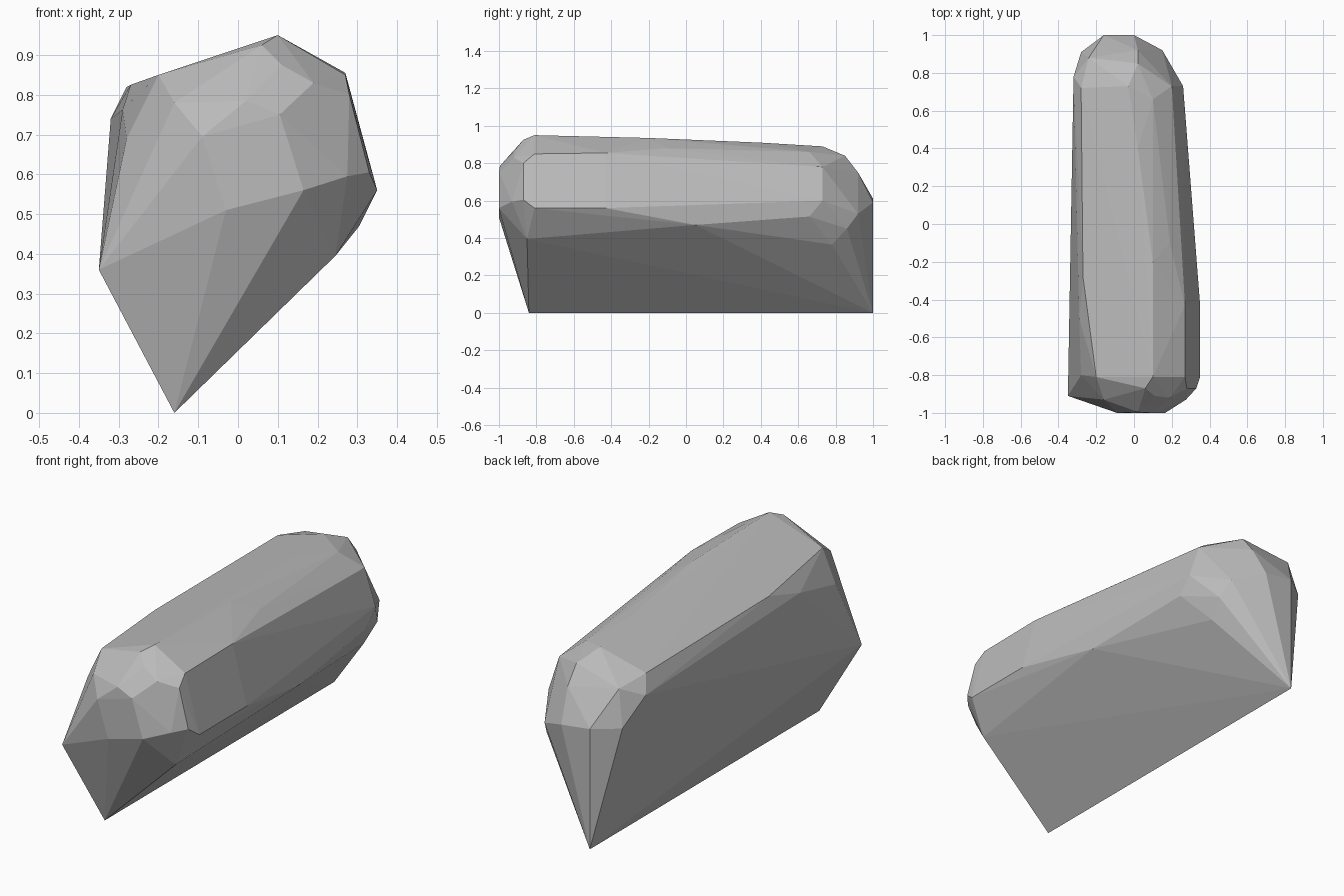
import bpy
import bmesh

# Corner points of the stone, grouped by region
keel = [(-.16, -.84, 0), (-.16, 1, 0)]
front_cap = [(-.35, -.91, .36), (-.03, -1, .51), (.165, -1, .56), (.105, -1, .75),
             (-.09, -1, .695), (.02, -.995, .785), (-.16, -.93, .78), (-.15, -.86, .82),
             (.06, -.87, .925), (.11, -.91, .875), (.19, -.92, .83), (.275, -.93, .595)]
top_face = [(-.2, -.81, .85), (.1, -.81, .95), (.1, -.2, .935), (.02, .4, .91),
            (-.03, .73, .89), (-.28, .72, .82), (-.27, -.28, .825)]
left_side = [(-.28, -.8, .69), (-.29, -.5, .763), (-.32, .78, .74), (-.28, .91, .61)]
right_side = [(.27, -.81, .85), (.27, -.43, .855), (.28, -.87, .8), (.33, -.87, .605),
              (.35, -.81, .56), (.35, -.43, .56), (.19, -.1, .88), (.305, .05, .47),
              (.245, -.85, .395), (.23, 0, .385), (.16, .78, .365)]
back_cap = [(.1, .66, .86), (.2, .73, .78), (.26, .73, .6), (.26, .66, .515),
            (.18, .86, .45), (.15, .92, .53), (.02, .85, .84), (.02, .92, .75),
            (-.24, .88, .79), (-.16, 1, .61), (0, 1, .59)]

# Faceted stone wrapped around the corners
bm = bmesh.new()
for p in keel + front_cap + top_face + left_side + right_side + back_cap:
    bm.verts.new(p)
hull = bmesh.ops.convex_hull(bm, input=bm.verts)
loose = [v for v in bm.verts if not v.link_faces]
bmesh.ops.delete(bm, geom=loose, context='VERTS')
# Merge almost coplanar triangles into broad facets
bmesh.ops.dissolve_limit(bm, angle_limit=0.03, verts=bm.verts, edges=bm.edges)
bmesh.ops.recalc_face_normals(bm, faces=bm.faces)

mesh = bpy.data.meshes.new("stone")
bm.to_mesh(mesh)
bm.free()
stone = bpy.data.objects.new("stone", mesh)
bpy.context.collection.objects.link(stone)

grey = bpy.data.materials.new("stone grey")
grey.diffuse_color = (.5, .5, .5, 1)
mesh.materials.append(grey)
